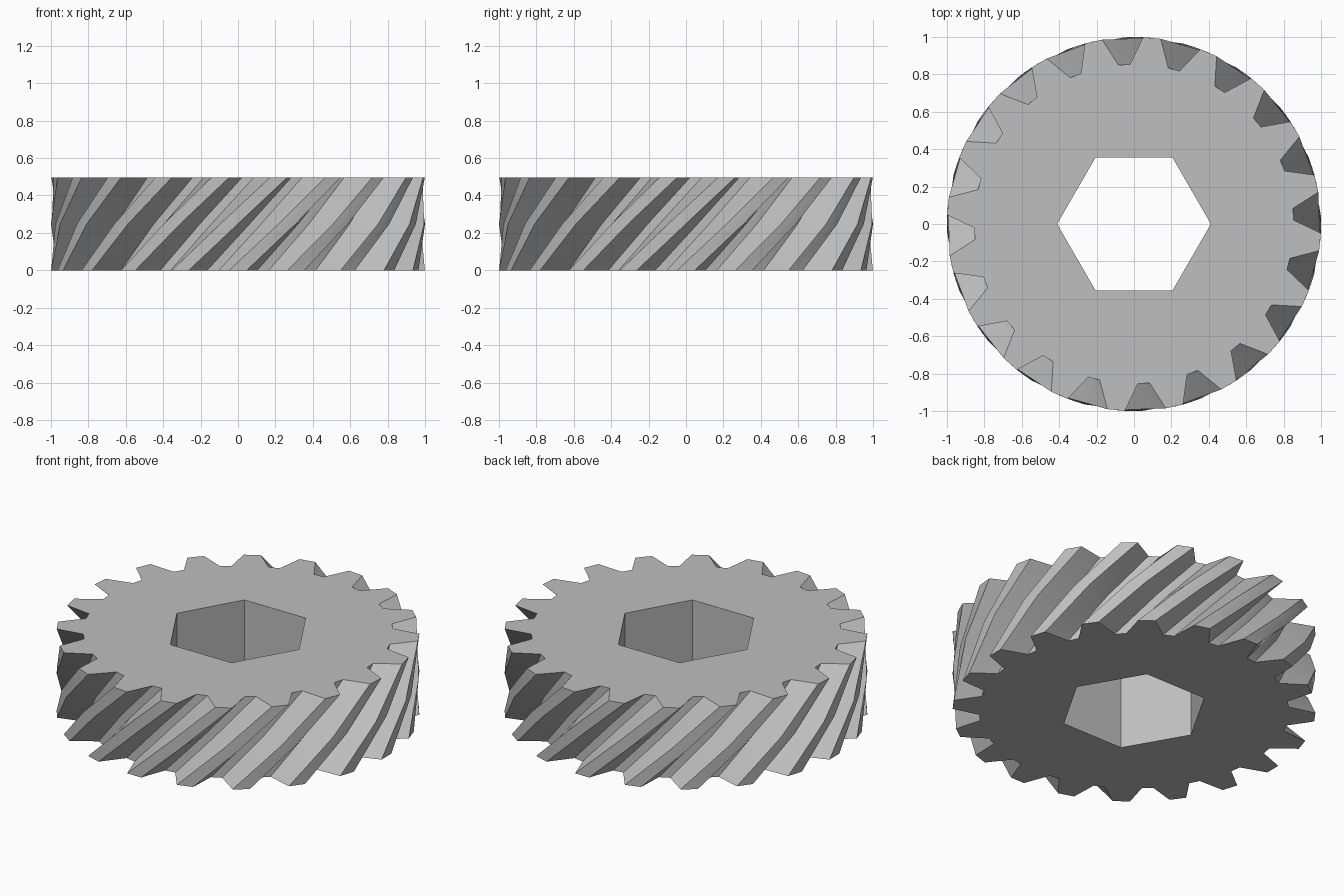
import bpy
import bmesh
from math import radians, cos, sin, tau

cube = bpy.data.objects.get("Cube")
if cube:
    bpy.data.objects.remove(cube, do_unlink=True)

TEETH = 20
HEIGHT = 0.495
TWIST = radians(30.5)
SLICES = 2
TIP_R, ROOT_R, BORE_R = 1.0, 0.854, 0.411
TIP_HALF, ROOT_HALF = radians(2.7), radians(6.9)

grey = bpy.data.materials.new("plain grey")
grey.use_nodes = True
colour = (0.52, 0.52, 0.52, 1)
grey.diffuse_color = colour
grey.node_tree.nodes["Principled BSDF"].inputs["Base Color"].default_value = colour


def ring(bm, polar, z, turn=0.0):
    """Closed loop of vertices from (radius, angle) pairs."""
    return [bm.verts.new((r * cos(a + turn), r * sin(a + turn), z)) for r, a in polar]


def wall(bm, low, high):
    """Side faces between two loops of equal length."""
    n = len(low)
    for i in range(n):
        j = (i + 1) % n
        bm.faces.new((low[i], low[j], high[j], high[i]))


def loop_edges(bm, verts):
    return [bm.edges.get((v, verts[i - 1])) for i, v in enumerate(verts)]


# Trapezoid tooth outline and hexagonal bore outline
tooth = [(ROOT_R, -ROOT_HALF), (TIP_R, -TIP_HALF), (TIP_R, TIP_HALF), (ROOT_R, ROOT_HALF)]
outline = [(r, a + tau * k / TEETH) for k in range(TEETH) for r, a in tooth]
hexagon = [(BORE_R, tau * k / 6) for k in range(6)]

bm = bmesh.new()

# Helical teeth, twisted slice by slice
rings = [ring(bm, outline, HEIGHT * s / SLICES, TWIST * s / SLICES) for s in range(SLICES + 1)]
for low, high in zip(rings, rings[1:]):
    wall(bm, low, high)

# Straight bore
bores = [ring(bm, hexagon, z) for z in (0, HEIGHT)]
wall(bm, *bores)

# Flat end faces with the bore left open
for outer, inner in ((rings[0], bores[0]), (rings[-1], bores[1])):
    bmesh.ops.triangle_fill(bm, use_beauty=True,
                            edges=loop_edges(bm, outer) + loop_edges(bm, inner))

bmesh.ops.recalc_face_normals(bm, faces=bm.faces)
mesh = bpy.data.meshes.new("helical_gear")
bm.to_mesh(mesh)
bm.free()
mesh.materials.append(grey)

gear = bpy.data.objects.new("helical_gear", mesh)
bpy.context.collection.objects.link(gear)
bpy.ops.object.select_all(action='DESELECT')
gear.select_set(True)
bpy.context.view_layer.objects.active = gear
bpy.ops.object.shade_smooth_by_angle(angle=radians(25))
